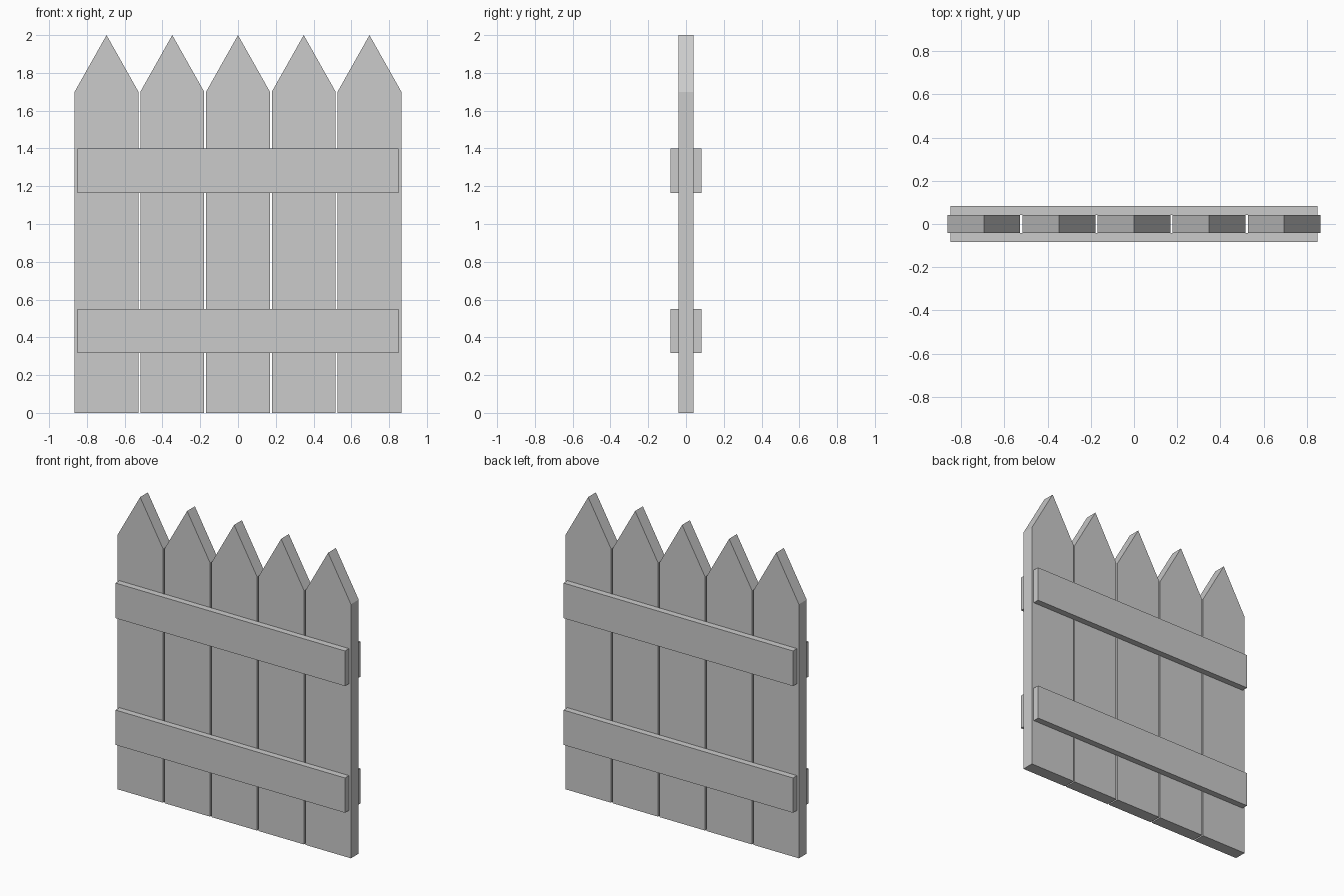
import bpy, bmesh

if "Cube" in bpy.data.objects:
    bpy.data.objects.remove(bpy.data.objects["Cube"])

wood = bpy.data.materials.new("plain_grey")
wood.diffuse_color = (0.6, 0.6, 0.6, 1)
wood.use_nodes = True
wood.node_tree.nodes["Principled BSDF"].inputs["Base Color"].default_value = wood.diffuse_color


def prism(name, profile, y0, y1):
    """Extrude an x-z profile from y0 to y1."""
    bm = bmesh.new()
    face = bm.faces.new([bm.verts.new((x, y0, z)) for x, z in profile])
    ext = bmesh.ops.extrude_face_region(bm, geom=[face])
    verts = [v for v in ext["geom"] if isinstance(v, bmesh.types.BMVert)]
    bmesh.ops.translate(bm, verts=verts, vec=(0, y1 - y0, 0))
    bmesh.ops.recalc_face_normals(bm, faces=bm.faces)
    mesh = bpy.data.meshes.new(name)
    bm.to_mesh(mesh)
    bm.free()
    mesh.materials.append(wood)
    obj = bpy.data.objects.new(name, mesh)
    bpy.context.collection.objects.link(obj)


# Pointed pickets
W, STEP = 0.169, 0.348
for i in range(5):
    x = (i - 2) * STEP
    prism(f"picket_{i + 1}",
          [(x - W, 0), (x + W, 0), (x + W, 1.7), (x, 2.0), (x - W, 1.7)],
          -0.041, 0.041)

# Cross rails on both faces
for level, z0, z1 in (("lower", 0.317, 0.55), ("upper", 1.165, 1.40)):
    for side, y0, y1 in (("front", -0.083, -0.041), ("back", 0.041, 0.083)):
        prism(f"{side}_{level}_rail",
              [(-0.85, z0), (0.85, z0), (0.85, z1), (-0.85, z1)], y0, y1)
